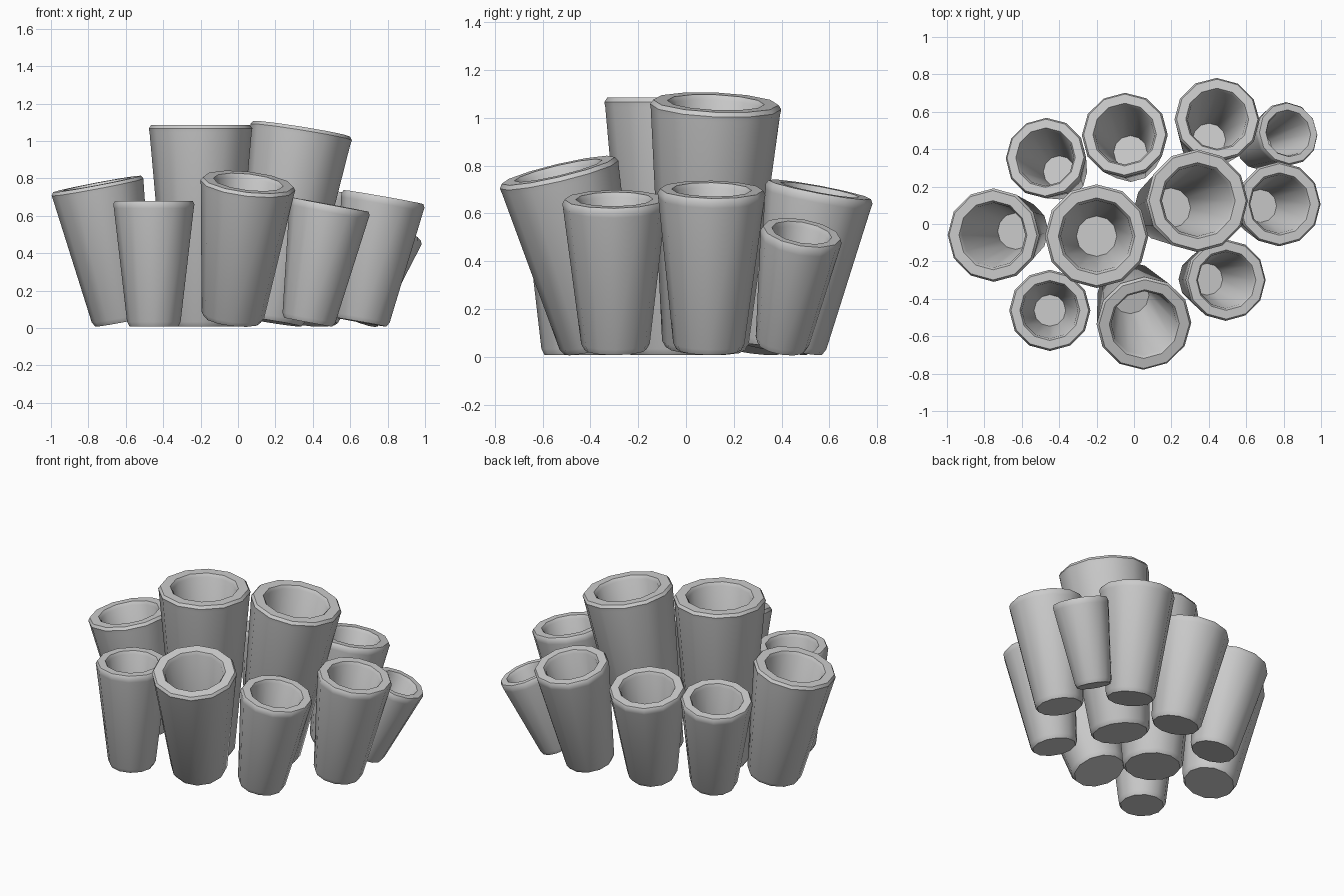
import bpy, bmesh, math
from mathutils import Vector

if "Cube" in bpy.data.objects:
    bpy.data.objects.remove(bpy.data.objects["Cube"])

SIDES = 12

# Rim centre, base centre (x, y) and rim radius of each tube
TUBES = [
    ((-0.754, -0.06, 0.77), (-0.615, -0.035), 0.25),
    ((-0.20, -0.065, 1.085), (-0.20, -0.065), 0.277),
    ((0.34, 0.125, 1.065), (0.175, 0.08), 0.275),
    ((-0.473, 0.355, 0.64), (-0.39, 0.27), 0.217),
    ((-0.05, 0.478, 0.65), (-0.015, 0.37), 0.23),
    ((0.445, 0.56, 0.70), (0.395, 0.435), 0.228),
    ((0.825, 0.485, 0.52), (0.65, 0.40), 0.172),
    ((0.778, 0.107, 0.70), (0.66, 0.095), 0.226),
    ((0.493, -0.30, 0.66), (0.375, -0.295), 0.218),
    ((0.055, -0.535, 0.78), (-0.03, -0.36), 0.255),
    ((-0.45, -0.462, 0.68), (-0.45, -0.462), 0.217),
]


def tube(name, rim, base_xy, r):
    top = Vector(rim)
    base = Vector((base_xy[0], base_xy[1], 0))
    # lift a tilted base so its lowest edge meets the ground
    tilt = (top - base).angle(Vector((0, 0, 1)))
    base.z = 0.008 + 0.60 * r * math.sin(tilt)
    axis = top - base
    h = axis.length
    rot = Vector((0, 0, 1)).rotation_difference(axis)
    # outer wall, rounded rim, inner wall and inner floor
    profile = [(0.60 * r, 0), (0.66 * r, 0.025), (0.985 * r, h - 0.04),
               (r, h - 0.018), (0.955 * r, h), (0.74 * r, h),
               (0.69 * r, h - 0.02), (0.39 * r, 0.13 * h)]
    bm = bmesh.new()
    rings = []
    for rad, z in profile:
        ring = []
        for i in range(SIDES):
            a = 2 * math.pi * i / SIDES
            p = Vector((rad * math.cos(a), rad * math.sin(a), z))
            ring.append(bm.verts.new(base + rot @ p))
        rings.append(ring)
    for lo, hi in zip(rings, rings[1:]):
        for i in range(SIDES):
            j = (i + 1) % SIDES
            bm.faces.new((lo[i], lo[j], hi[j], hi[i]))
    bm.faces.new(list(reversed(rings[0])))
    bm.faces.new(rings[-1])
    bmesh.ops.recalc_face_normals(bm, faces=bm.faces)
    mesh = bpy.data.meshes.new(name)
    bm.to_mesh(mesh)
    bm.free()
    ob = bpy.data.objects.new(name, mesh)
    bpy.context.collection.objects.link(ob)
    bpy.ops.object.select_all(action='DESELECT')
    ob.select_set(True)
    bpy.context.view_layer.objects.active = ob
    bpy.ops.object.shade_smooth_by_angle(angle=math.radians(40))


for n, (rim, base_xy, r) in enumerate(TUBES, 1):
    tube(f"sponge_tube_{n:02d}", rim, base_xy, r)
